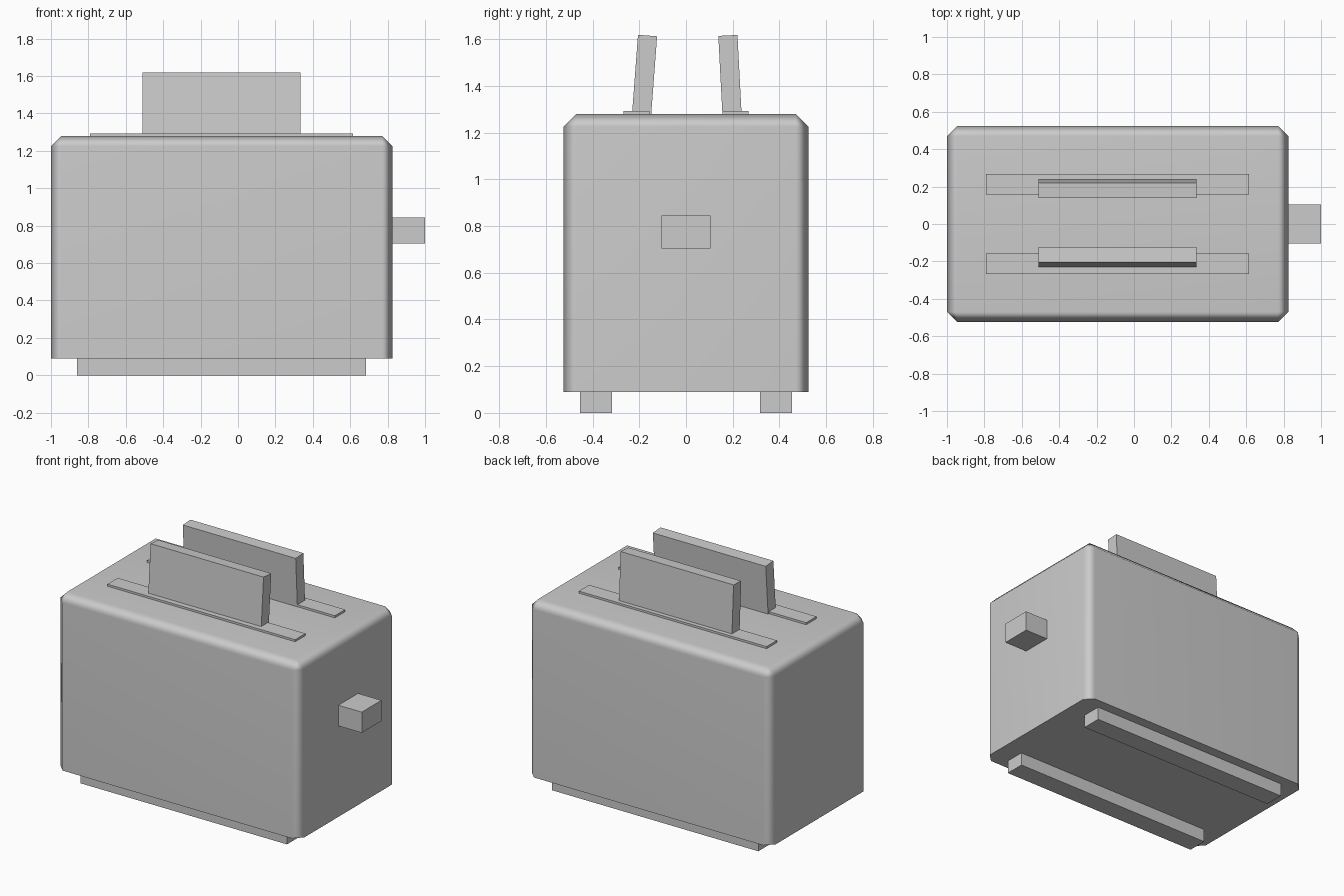
import bpy
import bmesh
import math
from mathutils import Matrix

cube = bpy.data.objects.get("Cube")
if cube:
    bpy.data.objects.remove(cube, do_unlink=True)

grey = bpy.data.materials.new("plain grey")
grey.use_nodes = True
grey.diffuse_color = (0.6, 0.6, 0.6, 1)
grey.node_tree.nodes["Principled BSDF"].inputs["Base Color"].default_value = (0.6, 0.6, 0.6, 1)

CX = -0.0875      # middle of the casing
BASE = 0.09       # underside of the casing
TOP = 1.28        # top of the casing


def box(name, x, y, z, chamfer=0):
    """Box between (low, high) pairs; the chamfer spares the bottom rim."""
    bm = bmesh.new()
    bmesh.ops.create_cube(bm, size=1)
    size = [b - a for a, b in (x, y, z)]
    bmesh.ops.scale(bm, vec=size, verts=bm.verts)
    if chamfer:
        edges = [e for e in bm.edges if any(v.co.z > 0 for v in e.verts)]
        bmesh.ops.bevel(bm, geom=edges, offset=chamfer, offset_type='OFFSET',
                        segments=1, affect='EDGES', clamp_overlap=True)
    mesh = bpy.data.meshes.new(name)
    bm.to_mesh(mesh)
    bm.free()
    mesh.materials.append(grey)
    obj = bpy.data.objects.new(name, mesh)
    obj.location = [(a + b) / 2 for a, b in (x, y, z)]
    bpy.context.collection.objects.link(obj)
    return obj


def span(half):
    return CX - half, CX + half


# Casing with softly shaded chamfers
body = box("body", span(0.9125), (-0.525, 0.525), (BASE, TOP), chamfer=0.055)
bpy.ops.object.select_all(action='DESELECT')
body.select_set(True)
bpy.context.view_layer.objects.active = body
bpy.ops.object.shade_smooth_by_angle(angle=math.radians(60))
weighted = body.modifiers.new("flat panels", 'WEIGHTED_NORMAL')
weighted.keep_sharp = True

# Lever on the left end
box("lever", (0.8, 1.0), (-0.105, 0.105), (0.705, 0.845))

# Feet and slot plates in mirrored pairs
for side, label in ((-1, "front"), (1, "back")):
    def pair(near, far):
        return tuple(sorted((side * near, side * far)))
    box(label + "_foot", span(0.7725), pair(0.318, 0.455), (0, BASE))
    box(label + "_slot", span(0.7025), pair(0.157, 0.267), (TOP - 0.01, TOP + 0.014))

# Bread slices leaning towards each other, pivoting at the slots
for label, y, lean in (("front", -0.19, -4.3), ("back", 0.197, 3)):
    bread = box(label + "_bread", span(0.4225), (-0.041, 0.041), (-0.1, 0.337))
    bread.data.transform(Matrix.Translation(bread.location))
    bread.location = (0, y, TOP)
    bread.rotation_euler.x = math.radians(lean)
